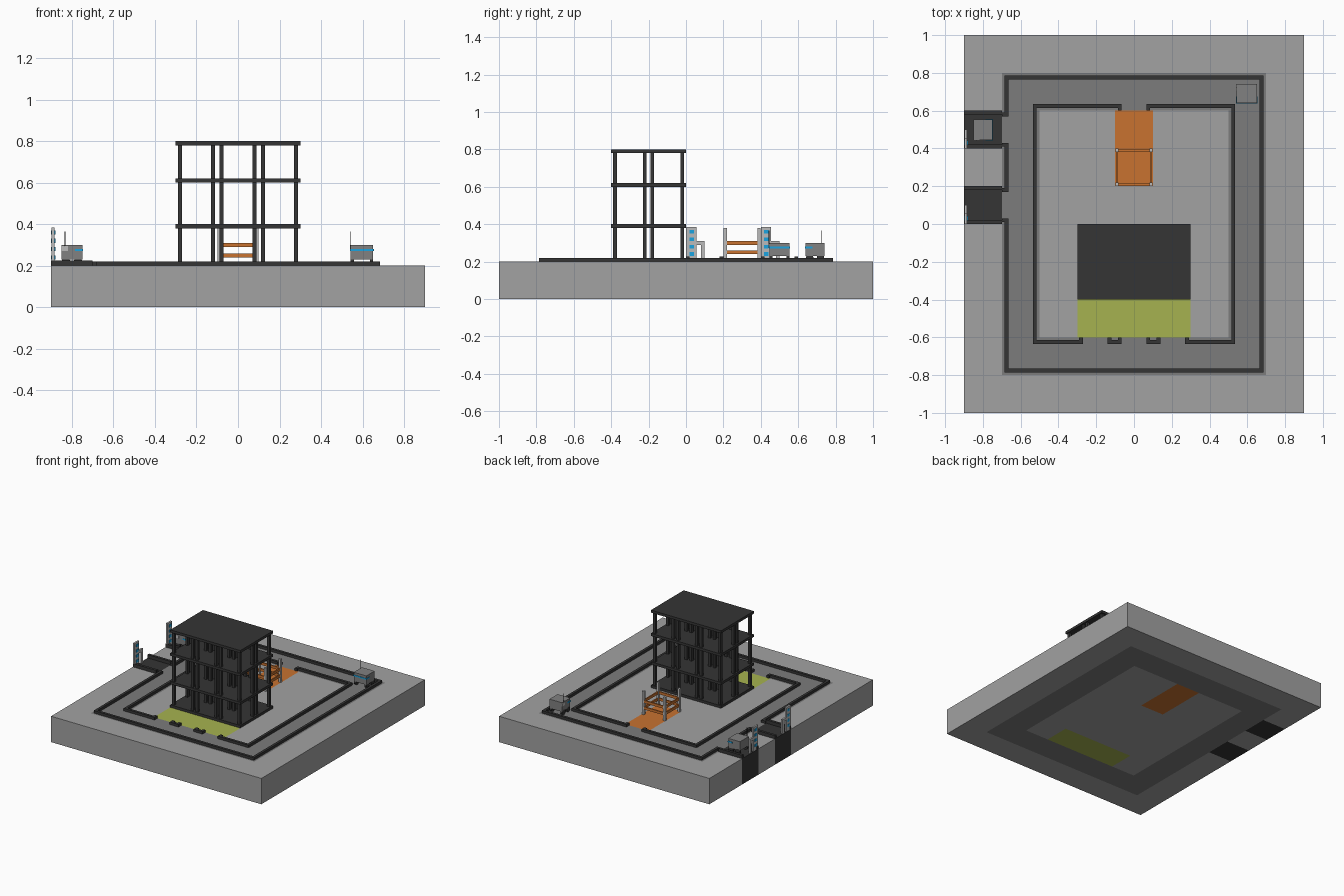
import bpy, bmesh, math
from mathutils import Matrix, Vector

if "Cube" in bpy.data.objects:
    bpy.data.objects.remove(bpy.data.objects["Cube"])


def mat(name, r, g, b):
    m = bpy.data.materials.new(name)
    m.diffuse_color = (r, g, b, 1)
    m.use_nodes = True
    m.node_tree.nodes["Principled BSDF"].inputs["Base Color"].default_value = m.diffuse_color
    return m


STONE = mat("stone", .36, .36, .36)
ROAD = mat("road_grey", .20, .20, .20)
BLACK = mat("charcoal", .035, .035, .035)
ORANGE = mat("orange", .58, .17, .03)
GREEN = mat("green", .38, .45, .08)
BLUE = mat("blue", .01, .37, .75)
STEEL = mat("steel", .22, .22, .22)
LIGHT = mat("light_grey", .5, .5, .5)


def finish(name, bm, material, matrix=None):
    me = bpy.data.meshes.new(name)
    bm.to_mesh(me)
    bm.free()
    me.materials.append(material)
    ob = bpy.data.objects.new(name, me)
    bpy.context.collection.objects.link(ob)
    if matrix is not None:
        ob.matrix_world = matrix
    return ob


def boxes(name, items, material, matrix=None):
    """One object from boxes given as x0, x1, y0, y1, z0, z1."""
    bm = bmesh.new()
    for x0, x1, y0, y1, z0, z1 in items:
        m = Matrix.Translation(((x0 + x1) / 2, (y0 + y1) / 2, (z0 + z1) / 2)) @ \
            Matrix.Diagonal((x1 - x0, y1 - y0, z1 - z0, 1))
        bmesh.ops.create_cube(bm, size=1, matrix=m)
    return finish(name, bm, material, matrix)


def tiles(name, rects, material, z0=0, z1=.2):
    return boxes(name, [(*r, z0, z1) for r in rects], material)


def cylinders(name, items, material, axis_rot, matrix, sides):
    """One object from cylinders given as centre, radius, length."""
    bm = bmesh.new()
    for c, r, length in items:
        bmesh.ops.create_cone(bm, cap_ends=True, segments=sides, radius1=r, radius2=r,
                              depth=length, matrix=Matrix.Translation(c) @ axis_rot)
    return finish(name, bm, material, matrix)


def curb(name, paths, z1=.22, h=.01):
    """Square kerb stones following axis-aligned paths."""
    items = []
    for p in paths:
        for (ax, ay), (bx, by) in zip(p, p[1:]):
            items.append((min(ax, bx) - h, max(ax, bx) + h, min(ay, by) - h, max(ay, by) + h, .2, z1))
    boxes(name, items, BLACK)


# Ground plate, tiled in full-depth blocks
tiles("ground_border", [(-.9, .9, .8, 1), (-.9, .9, -1, -.8), (.7, .9, -.8, .8),
                        (-.9, -.7, -.8, 0), (-.9, -.7, .2, .4), (-.9, -.7, .6, .8)], STONE)
tiles("ring_road", [(-.7, .7, .6, .8), (-.7, .7, -.8, -.6),
                    (-.7, -.5, -.6, .6), (.5, .7, -.6, .6)], ROAD)
tiles("inner_yard", [(-.5, -.3, -.6, -.4), (.3, .5, -.6, -.4), (-.5, .5, -.4, .2),
                     (-.5, -.1, .2, .6), (.1, .5, .2, .6)], STONE)
tiles("orange_bay", [(-.1, .1, .2, .6)], ORANGE)
tiles("green_bay", [(-.3, .3, -.6, -.4)], GREEN)
tiles("entry_pads", [(-.9, -.7, y, y + .2) for y in (0, .4)], BLACK)

# Kerbs along both sides of the road, with openings
curb("outer_kerb", [
    [(-.69, .58), (-.675, .58), (-.675, .775), (.675, .775), (.675, -.775),
     (-.675, -.775), (-.675, .02), (-.69, .02)],
    [(-.69, .18), (-.675, .18), (-.675, .42), (-.69, .42)]])
inner = []
for s in (-1, 1):
    inner.append([(s * .075, .61), (s * .075, .625), (s * .525, .625), (s * .525, -.625),
                  (s * .28, -.625), (s * .28, -.61)])
    inner.append([(s * .13, -.61), (s * .13, -.625), (s * .075, -.625), (s * .075, -.61)])
curb("inner_kerb", inner)
curb("pad_kerb", [[(-.89, y), (-.71, y)] for y in (.01, .19, .41, .59)], z1=.226)

# Open-framed building: slabs carried by four columns per bay
boxes("building_slabs", [(-.3, .3, -.4, 0, z, z + .02) for z in (.2, .38, .6, .78)], BLACK)
boxes("building_columns",
      [(x - .01, x + .01, y - .01, y + .01, z0, z1)
       for x in (-.28, -.12, -.08, .08, .12, .28) for y in (-.38, -.22, -.18, -.02)
       for z0, z1 in ((.22, .38), (.4, .6), (.62, .78))], BLACK)

# Railed pen on the orange bay
boxes("pen_posts", [(x - .009, x + .009, y - .009, y + .009, .2, .38)
                    for x in (-.09, .09) for y in (.21, .39)], LIGHT)
rails = []
for z in (.24, .29):
    rails += [(-.081, .081, y - .005, y + .005, z, z + .02) for y in (.21, .39)]
    rails += [(x - .005, x + .005, .219, .381, z, z + .02) for x in (-.09, .09)]
boxes("pen_rails", rails, ORANGE)

# Gate pylons with signal lamps and a hooked arm
for i, y in enumerate((0, .4)):
    boxes(f"gate_pylon_{i}", [(-.898, -.884, y, y + .055, .2, .385),
                              (-.898, -.884, y + .055, y + .1, .29, .31),
                              (-.898, -.884, y + .08, y + .1, .2, .29)], LIGHT)
    boxes(f"gate_lamps_{i}", [(-.9, -.88, y + .018, y + .042, z - .01, z + .01)
                              for z in (.24, .28, .32, .36)], BLUE)


# Small carts, built facing +x with the ground at z = 0
def cart(tag, x, y, angle):
    m = Matrix.Translation((x, y, .2)) @ Matrix.Rotation(angle, 4, 'Z')
    boxes(f"cart_body_{tag}", [(-.05, .05, -.054, .054, .03, .1)], STEEL, m)
    boxes(f"cart_light_band_{tag}", [(.015, .053, -.057, .057, .071, .081)], BLUE, m)
    boxes(f"aerial_box_{tag}", [(-.05, -.018, -.058, -.054, .072, .096)], LIGHT, m)
    cylinders(f"cart_aerial_{tag}", [(Vector((-.033, -.056, .125)), .002, .08)],
              BLACK, Matrix(), m, 8)
    cylinders(f"cart_wheels_{tag}",
              [(Vector((wx, wy, .02)), .02, .016) for wx in (-.029, .029) for wy in (-.046, .046)],
              BLACK, Matrix.Rotation(math.pi / 2, 4, 'X'), m, 16)


cart("pad", -.80, .50, 0)
cart("road", .597, .69, -math.pi / 2)
